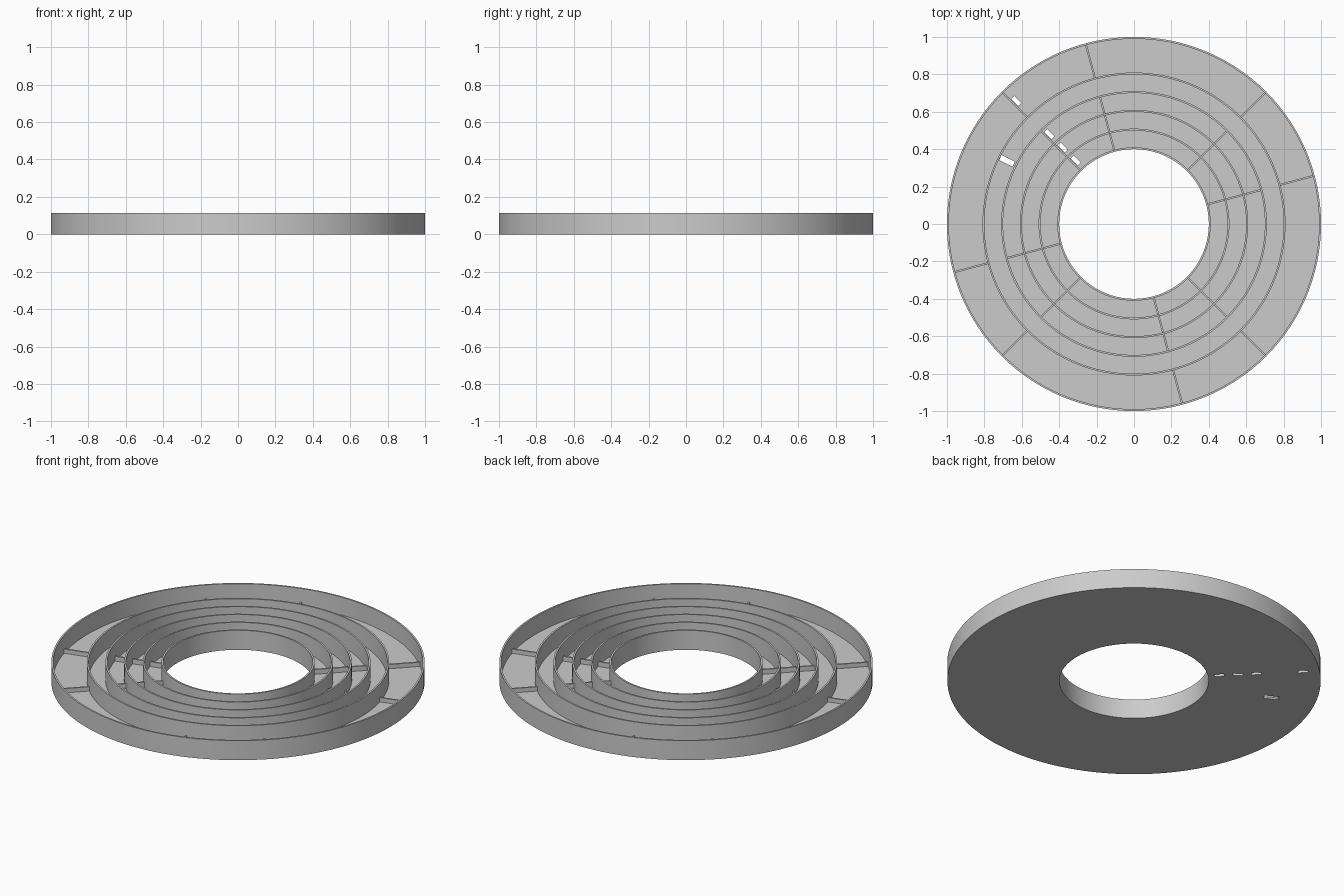
import bpy, bmesh, math
from mathutils import Matrix

if "Cube" in bpy.data.objects:
    bpy.data.objects.remove(bpy.data.objects["Cube"])

HEIGHT, FLOOR, WALL, SEGMENTS = 0.115, 0.01, 0.01, 128

grey = bpy.data.materials.new("light grey")
grey.diffuse_color = (0.6, 0.6, 0.6, 1)
grey.use_nodes = True
grey.node_tree.nodes["Principled BSDF"].inputs["Base Color"].default_value = grey.diffuse_color


def make_object(name, bm):
    mesh = bpy.data.meshes.new(name)
    bmesh.ops.recalc_face_normals(bm, faces=bm.faces)
    bm.to_mesh(mesh)
    bm.free()
    mesh.materials.append(grey)
    obj = bpy.data.objects.new(name, mesh)
    bpy.context.collection.objects.link(obj)
    return obj


def add_radial_box(bm, angle, r0, r1, width, z0, z1, offset=0.0):
    """Box lying along a radius, shifted sideways by offset."""
    m = (Matrix.Rotation(math.radians(angle), 4, 'Z')
         @ Matrix.Translation(((r0 + r1) / 2, offset, (z0 + z1) / 2))
         @ Matrix.Diagonal((r1 - r0, width, z1 - z0, 1)))
    bmesh.ops.create_cube(bm, size=1, matrix=m)


# Tray: floor and concentric walls turned from one closed profile
walls = [0.40, 0.50, 0.60, 0.70, 0.80, 0.99]
profile = [(0.40, 0)]
for r in walls:
    if r > walls[0]:
        profile.append((r, FLOOR))
    profile += [(r, HEIGHT), (r + WALL, HEIGHT)]
    if r < walls[-1]:
        profile.append((r + WALL, FLOOR))
profile.append((1.0, 0))

bm = bmesh.new()
rings = []
for i in range(SEGMENTS):
    a = math.tau * i / SEGMENTS
    rings.append([bm.verts.new((r * math.cos(a), r * math.sin(a), z)) for r, z in profile])
n = len(profile)
for i in range(SEGMENTS):
    p, q = rings[i], rings[(i + 1) % SEGMENTS]
    for j in range(n):
        k = (j + 1) % n
        bm.faces.new((p[j], q[j], q[k], p[k]))
tray = make_object("ring_tray", bm)

# Slots through the floor: four beside one divider row, one in the open channel
bm = bmesh.new()
for r in (0.46, 0.56, 0.66, 0.91):
    add_radial_box(bm, 135, r - 0.027, r + 0.027, 0.022, -0.05, 0.05, -0.02)
add_radial_box(bm, 153.6, 0.718, 0.798, 0.03, -0.05, 0.05)
cutter = make_object("slot_cutter", bm)
cutter.hide_render = True
cutter.hide_viewport = True

cut = tray.modifiers.new("slots", 'BOOLEAN')
cut.operation = 'DIFFERENCE'
cut.solver = 'EXACT'
cut.object = cutter
bpy.context.view_layer.objects.active = tray
tray.select_set(True)
bpy.ops.object.modifier_apply(modifier="slots")
bpy.data.objects.remove(cutter)
bpy.ops.object.shade_smooth_by_angle(angle=math.radians(30))

# Low dividers: eight across the outer channel, eight across the three inner ones
outer, inner = bmesh.new(), bmesh.new()
for quarter in range(4):
    for start in (15, 45):
        angle = start + 90 * quarter
        add_radial_box(outer, angle, 0.805, 0.992, 0.01, FLOOR / 2, 0.035)
        for r in walls[:3]:
            add_radial_box(inner, angle, r + 0.005, r + 0.105, 0.01, FLOOR / 2, 0.038)
make_object("outer_dividers", outer)
make_object("inner_dividers", inner)
